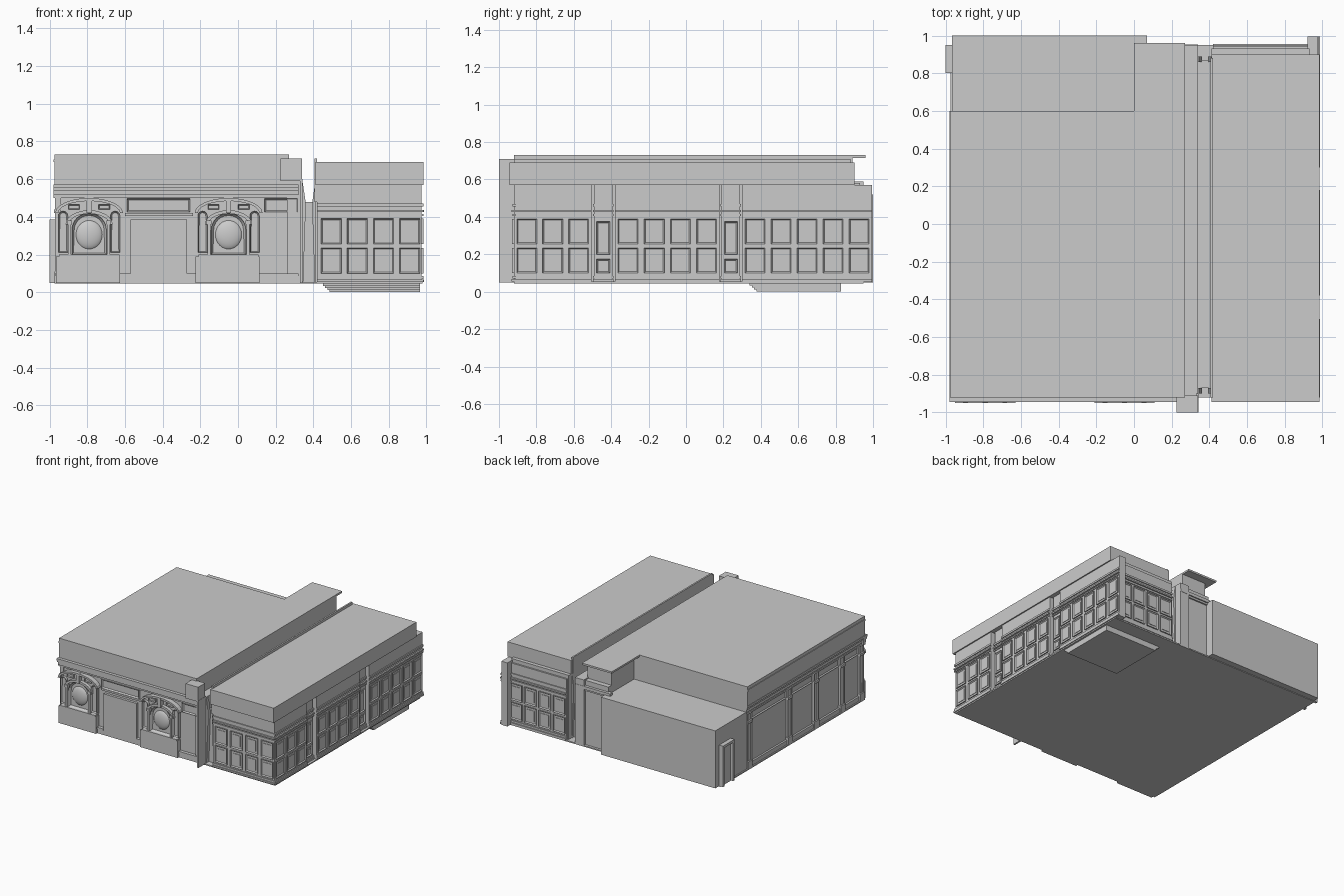
import bpy, bmesh, math
from mathutils import Matrix

cube = bpy.data.objects.get("Cube")
if cube:
    bpy.data.objects.remove(cube, do_unlink=True)

GREY = (0.6, 0.6, 0.6, 1)
mat = bpy.data.materials.new("plain_grey")
mat.use_nodes = True
mat.diffuse_color = GREY
mat.node_tree.nodes["Principled BSDF"].inputs["Base Color"].default_value = GREY

TURN = {"front": 0, "right": 90, "back": 180, "left": -90}


def finish(name, bm, side="front"):
    bm.transform(Matrix.Rotation(math.radians(TURN[side]), 4, "Z"))
    bmesh.ops.recalc_face_normals(bm, faces=bm.faces)
    mesh = bpy.data.meshes.new(name)
    bm.to_mesh(mesh)
    bm.free()
    mesh.materials.append(mat)
    ob = bpy.data.objects.new(name, mesh)
    bpy.context.collection.objects.link(ob)
    return ob


def prism(name, side, outline, d0, d1, inset=0, sink=0):
    """Outline (u, z) on a wall side, extruded outwards from d0 to d1."""
    bm = bmesh.new()
    outer = bm.faces.new([bm.verts.new((u, -d1, z)) for u, z in outline])
    ext = bmesh.ops.extrude_face_region(bm, geom=[outer], use_keep_orig=True)
    verts = [v for v in ext["geom"] if isinstance(v, bmesh.types.BMVert)]
    bmesh.ops.translate(bm, verts=verts, vec=(0, d1 - d0, 0))
    bm.normal_update()
    if inset:
        bmesh.ops.inset_region(bm, faces=[outer], thickness=inset)
        bmesh.ops.translate(bm, verts=outer.verts[:], vec=(0, sink, 0))
    return finish(name, bm, side)


def slab(name, side, u0, u1, d0, d1, z0, z1, inset=0, sink=0):
    return prism(name, side, [(u0, z0), (u1, z0), (u1, z1), (u0, z1)], d0, d1, inset, sink)


def box(name, x0, x1, y0, y1, z0, z1):
    return slab(name, "front", x0, x1, -y1, -y0, z0, z1)


def arc(cx, half, z, rise, n=12):
    return [(cx + half * math.cos(math.pi * i / n), z + rise * math.sin(math.pi * i / n))
            for i in range(n + 1)]


def arched(cx, half, z0, spring, rise):
    return [(cx - half, z0), (cx + half, z0)] + arc(cx, half, spring, rise)


def band(name, cx, half, z, rise, width, d0, d1):
    prism(name, "front", arc(cx, half, z, rise) + arc(cx, half - width, z, rise - width)[::-1], d0, d1)


def panels(name, side, u0, u1, count, d):
    """Two rows of framed panels spread over a wall section."""
    step = (u1 - u0) / count
    for i in range(count):
        c = u0 + step * (i + 0.5)
        for z0, z1 in ((0.1, 0.235), (0.255, 0.39)):
            slab(name, side, c - 0.054, c + 0.054, d - 0.005, d + 0.009, z0, z1, 0.013, 0.012)
            slab(name + "_field", side, c - 0.034, c + 0.034, d - 0.004, d + 0.004, z0 + 0.023, z1 - 0.023)


def mouldings(name, side, u0, u1, d, levels):
    for z0, z1, out in levels:
        slab(name, side, u0, u1, d - 0.01, d + out, z0, z1)


# floor and the inverted step stack
box("floor", -0.975, 0.98, -0.92, 0.95, 0.045, 0.055)
for i in range(4):
    box("step", 0.45 + i * 0.012, 0.965, 0.34 + i * 0.012, 0.83, 0.034 - i * 0.0113, 0.046 - i * 0.0113)

# main hall: body, roof, side ledge
box("hall_body", -0.95, 0.27, -0.905, 0.6, 0.05, 0.58)
box("hall_roof", -0.975, 0.27, -0.92, 0.6, 0.57, 0.73)
box("hall_rear_body", 0.05, 0.33, 0.59, 0.93, 0.05, 0.58)
box("hall_rear_fascia", 0.05, 0.27, 0.59, 0.89, 0.57, 0.72)
box("hall_rear_roof", 0.0, 0.27, 0.58, 0.96, 0.715, 0.73)
box("hall_side_wall", 0.26, 0.34, -0.92, 0.95, 0.05, 0.59)
box("end_fin", 0.328, 0.342, -1.0, -0.9, 0.05, 0.6)
box("end_block", 0.225, 0.34, -1.0, -0.91, 0.59, 0.71)
CORNICE = [(0.5, 0.515, 0.012), (0.515, 0.54, 0.022), (0.54, 0.555, 0.03), (0.555, 0.572, 0.038)]
mouldings("front_cornice", "front", -0.98, 0.32, 0.907, CORNICE)
mouldings("rear_cornice", "back", -0.34, -0.02, 0.93, CORNICE[:2])
mouldings("left_cornice", "left", -0.6, 0.92, 0.95, [(z0, z1, o * 0.75) for z0, z1, o in CORNICE])
slab("left_roof_trim", "left", -0.6, 0.92, 0.97, 0.98, 0.69, 0.705)

# front wall: base rails, door, frieze panels
mouldings("front_base", "front", -0.97, -0.57, 0.905, [(0.05, 0.085, 0.02), (0.085, 0.1, 0.026)])
mouldings("front_base", "front", -0.27, 0.32, 0.905, [(0.05, 0.085, 0.02), (0.085, 0.1, 0.026)])
slab("front_door", "front", -0.57, -0.27, 0.89, 0.925, 0.05, 0.385)
mouldings("front_string", "front", -0.6, -0.24, 0.905, [(0.405, 0.42, 0.012)])
for u0, u1 in ((-0.59, -0.255), (0.14, 0.315)):
    slab("frieze_panel", "front", u0, u1, 0.9, 0.922, 0.425, 0.497, 0.012, 0.01)

# two arched display windows
for cx in (-0.79, -0.05):
    slab("window_plinth", "front", cx - 0.175, cx + 0.165, 0.9, 0.945, 0.05, 0.19)
    slab("window_sill", "front", cx - 0.16, cx + 0.16, 0.9, 0.95, 0.19, 0.2)
    prism("window_back", "front", arched(cx, 0.165, 0.2, 0.42, 0.08), 0.9, 0.912)
    prism("window_frame", "front", arched(cx, 0.092, 0.2, 0.33, 0.09), 0.9, 0.932, 0.013, 0.018)
    bm = bmesh.new()
    bmesh.ops.create_uvsphere(bm, u_segments=32, v_segments=16, radius=1)
    bm.transform(Matrix.Translation((cx, -0.905, 0.305)) @ Matrix.Diagonal((0.074, 0.028, 0.08, 1)))
    for f in bm.faces:
        f.smooth = True
    finish("window_glass", bm)
    band("window_arch", cx, 0.125, 0.36, 0.075, 0.018, 0.9, 0.94)
    band("hood_arch", cx, 0.18, 0.42, 0.08, 0.016, 0.9, 0.945)
    slab("keystone", "front", cx - 0.014, cx + 0.014, 0.9, 0.948, 0.42, 0.5)
    for s in (-1, 1):
        prism("side_pane", "front", arched(cx + s * 0.138, 0.025, 0.21, 0.405, 0.025), 0.9, 0.935, 0.008, 0.014)
        slab("window_column", "front", cx + s * 0.104 - 0.008, cx + s * 0.104 + 0.008, 0.9, 0.945, 0.2, 0.38)
        slab("column_cap", "front", cx + s * 0.104 - 0.013, cx + s * 0.104 + 0.013, 0.9, 0.948, 0.36, 0.38)
        slab("arch_infill", "front", cx + s * 0.08 - 0.03, cx + s * 0.08 + 0.03, 0.9, 0.928, 0.44, 0.465, 0.006, 0.008)

# left wall: pilasters between plain bays
mouldings("left_base", "left", -0.6, 0.9, 0.95, [(0.05, 0.09, 0.015)])
for y in (0.56, 0.04, -0.3, -0.64, -0.89):
    slab("left_pilaster", "left", -y - 0.026, -y + 0.026, 0.94, 0.97, 0.05, 0.5, 0.01, 0.006)
    slab("pilaster_foot", "left", -y - 0.03, -y + 0.03, 0.94, 0.975, 0.05, 0.11)
    slab("pilaster_cap", "left", -y - 0.03, -y + 0.03, 0.94, 0.976, 0.42, 0.44)
for a, b in ((0.56, 0.04), (0.04, -0.3), (-0.3, -0.64), (-0.64, -0.89)):
    slab("left_frieze", "left", -a + 0.035, -b - 0.035, 0.94, 0.962, 0.435, 0.495, 0.012, 0.008)

# low rear block with side door frame
box("rear_block", -0.965, 0.07, 0.59, 1.0, 0.05, 0.52)
for y in (0.8, 0.93):
    box("side_door_jamb", -1.0, -0.96, y, y + 0.02, 0.05, 0.385)
box("side_door_head", -1.0, -0.96, 0.8, 0.95, 0.365, 0.385)
box("side_door_leaf", -0.975, -0.96, 0.81, 0.94, 0.05, 0.37)

# passage between hall and wing
box("passage_fill", 0.335, 0.42, -0.87, 0.87, 0.05, 0.48)
box("wing_parapet", 0.405, 0.418, -0.92, 0.88, 0.48, 0.71)
for y in (-0.9, 0.86):
    for edge, s in ((0.338, 1), (0.415, -1)):
        prism("passage_jamb", "front", [(edge, 0.05), (edge + s * 0.008, 0.05), (edge + s * 0.022, 0.47),
                                        (edge + s * 0.006, 0.58), (edge, 0.58)], -y - 0.03, -y)

# wing: body, roof, wall sections
box("wing_body", 0.41, 0.93, -0.91, 0.93, 0.05, 0.58)
box("wing_roof", 0.41, 0.985, -0.945, 0.9, 0.57, 0.69)
RAILS = [(0.055, 0.068, 0.012), (0.07, 0.085, 0.007), (0.405, 0.415, 0.007),
         (0.425, 0.437, 0.012), (0.455, 0.47, 0.008)]
for y0, y1, count in ((-0.92, -0.505, 3), (-0.38, 0.18, 4), (0.3, 0.995, 5)):
    slab("wing_side_wall", "right", y0, y1, 0.92, 0.975, 0.05, 0.57)
    mouldings("wing_side_rail", "right", y0, y1, 0.975, RAILS)
    panels("side_panel", "right", y0, y1, count, 0.975)
for y in (-0.4425, 0.24):
    slab("niche_pier", "right", y - 0.05, y + 0.05, 0.92, 0.95, 0.05, 0.57)
    mouldings("niche_rail", "right", y - 0.055, y + 0.055, 0.95, RAILS)
    for z0, z1 in ((0.1, 0.175), (0.2, 0.375)):
        slab("niche_panel", "right", y - 0.035, y + 0.035, 0.94, 0.96, z0, z1, 0.012, 0.012)
        slab("niche_field", "right", y - 0.018, y + 0.018, 0.94, 0.954, z0 + 0.022, z1 - 0.022)
slab("wing_front_wall", "front", 0.42, 0.975, 0.88, 0.92, 0.05, 0.57)
mouldings("wing_front_rail", "front", 0.42, 0.985, 0.92, RAILS)
panels("front_panel", "front", 0.425, 0.98, 4, 0.92)
slab("wing_back_wall", "back", -0.96, -0.42, 0.9, 0.943, 0.05, 0.55)
mouldings("wing_back_rail", "back", -0.94, -0.42, 0.943, RAILS)
panels("back_panel", "back", -0.94, -0.42, 4, 0.943)
